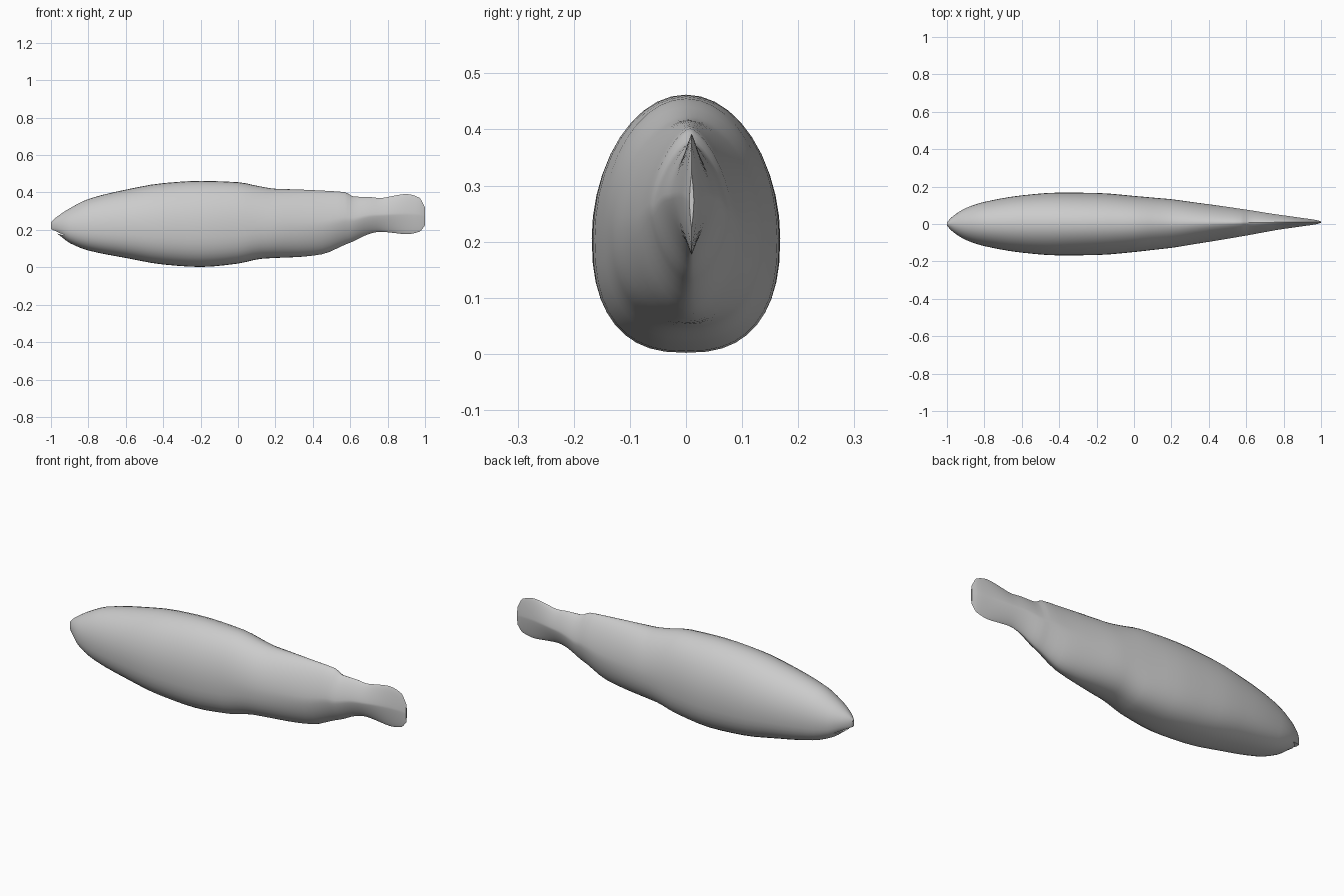
import bpy, bmesh, math

old = bpy.data.objects.get("Cube")
if old:
    bpy.data.objects.remove(old)

SIDES = 40   # vertices round each cross-section
STEPS = 3    # rings between neighbouring stations

# Body stations, nose to tail: x, underside z, back z, half width
STATIONS = [
    (-1, .2, .24, .008), (-.985, .19, .256, .026), (-.96, .175, .276, .048),
    (-.9, .13, .315, .085), (-.8, .09, .365, .118), (-.6, .05, .415, .153),
    (-.4, .015, .45, .168), (-.2, .002, .462, .166), (0, .02, .455, .15),
    (.12, .045, .432, .138), (.2, .05, .42, .13), (.32, .055, .416, .112),
    (.45, .07, .41, .093), (.57, .12, .402, .074), (.62, .14, .378, .066),
    (.7, .178, .376, .052), (.76, .19, .37, .042), (.83, .184, .382, .032),
    (.9, .177, .392, .022), (.97, .19, .372, .012), (1, .225, .32, .004),
]


def slope(i, k):
    """Overshoot-free slope of column k at station i."""
    def chord(j):
        a, b = STATIONS[j], STATIONS[j + 1]
        return (b[k] - a[k]) / (b[0] - a[0])
    if i == 0:
        return chord(0)
    if i == len(STATIONS) - 1:
        return chord(i - 1)
    a, b = chord(i - 1), chord(i)
    return 2 * a * b / (a + b) if a * b > 0 else 0


def sample(i, t):
    """Smooth interpolation between station i and the next."""
    a, b = STATIONS[i], STATIONS[i + 1]
    h = b[0] - a[0]
    row = [a[0] + h * t]
    ease = t * t * (3 - 2 * t)
    for k in (1, 2, 3):
        row.append(a[k] * (1 - ease) + b[k] * ease
                   + h * t * (1 - t) ** 2 * slope(i, k)
                   - h * t * t * (1 - t) * slope(i + 1, k))
    return row


def section(x, low, high, half):
    """Egg-shaped outline that becomes a sharp-edged lens at the tail."""
    thin = min(max(x / .8, 0), 1)
    widest = low + (high - low) * (.44 + .06 * thin)
    shift = .01 * thin
    points = []
    for s in range(SIDES):
        angle = math.tau * s / SIDES
        c, d = math.cos(angle), math.sin(angle)
        power = (2 - .7 * thin) if d > 0 else (2.5 - 1.2 * thin)
        y = math.copysign(abs(c) ** (2 / power), c) * half
        reach = high - widest if d > 0 else widest - low
        z = math.copysign(abs(d) ** (2 / power), d) * reach
        points.append((x, y + shift, widest + z))
    return points


def make_object(name, bm):
    bmesh.ops.recalc_face_normals(bm, faces=bm.faces)
    mesh = bpy.data.meshes.new(name)
    bm.to_mesh(mesh)
    bm.free()
    obj = bpy.data.objects.new(name, mesh)
    bpy.context.collection.objects.link(obj)
    return obj


# Body and tail fin in one continuous skin
rows = [sample(i, t / STEPS) for i in range(len(STATIONS) - 1) for t in range(STEPS)]
rows.append(STATIONS[-1])
bm = bmesh.new()
rings = [[bm.verts.new(p) for p in section(*row)] for row in rows]
for a, b in zip(rings, rings[1:]):
    for s in range(SIDES):
        n = (s + 1) % SIDES
        bm.faces.new((a[s], a[n], b[n], b[s]))
bm.faces.new(rings[0])
bm.faces.new(rings[-1])
body = make_object("fish_body", bm)

# Grey skin
skin = bpy.data.materials.new("grey_skin")
skin.use_nodes = True
colour = (.6, .6, .6, 1)
skin.diffuse_color = colour
skin.node_tree.nodes["Principled BSDF"].inputs["Base Color"].default_value = colour
body.data.materials.append(skin)

# Mouth slit: a slim wedge cut across the snout
bm = bmesh.new()
wedge = bm.faces.new([bm.verts.new(p) for p in
                      ((-1.05, -.2, .228), (-.92, -.2, .168), (-1.05, -.2, .2))])
side = bmesh.ops.extrude_face_region(bm, geom=[wedge])["geom"]
bmesh.ops.translate(bm, vec=(0, .4, 0),
                    verts=[v for v in side if isinstance(v, bmesh.types.BMVert)])
cutter = make_object("mouth_cutter", bm)
cutter.hide_render = True
cutter.data.materials.append(skin)

cut = body.modifiers.new("mouth", 'BOOLEAN')
cut.operation = 'DIFFERENCE'
cut.object = cutter
bpy.ops.object.select_all(action='DESELECT')
body.select_set(True)
bpy.context.view_layer.objects.active = body
bpy.ops.object.modifier_apply(modifier=cut.name)
bpy.data.objects.remove(cutter)

bpy.ops.object.shade_smooth_by_angle(angle=math.radians(40))
